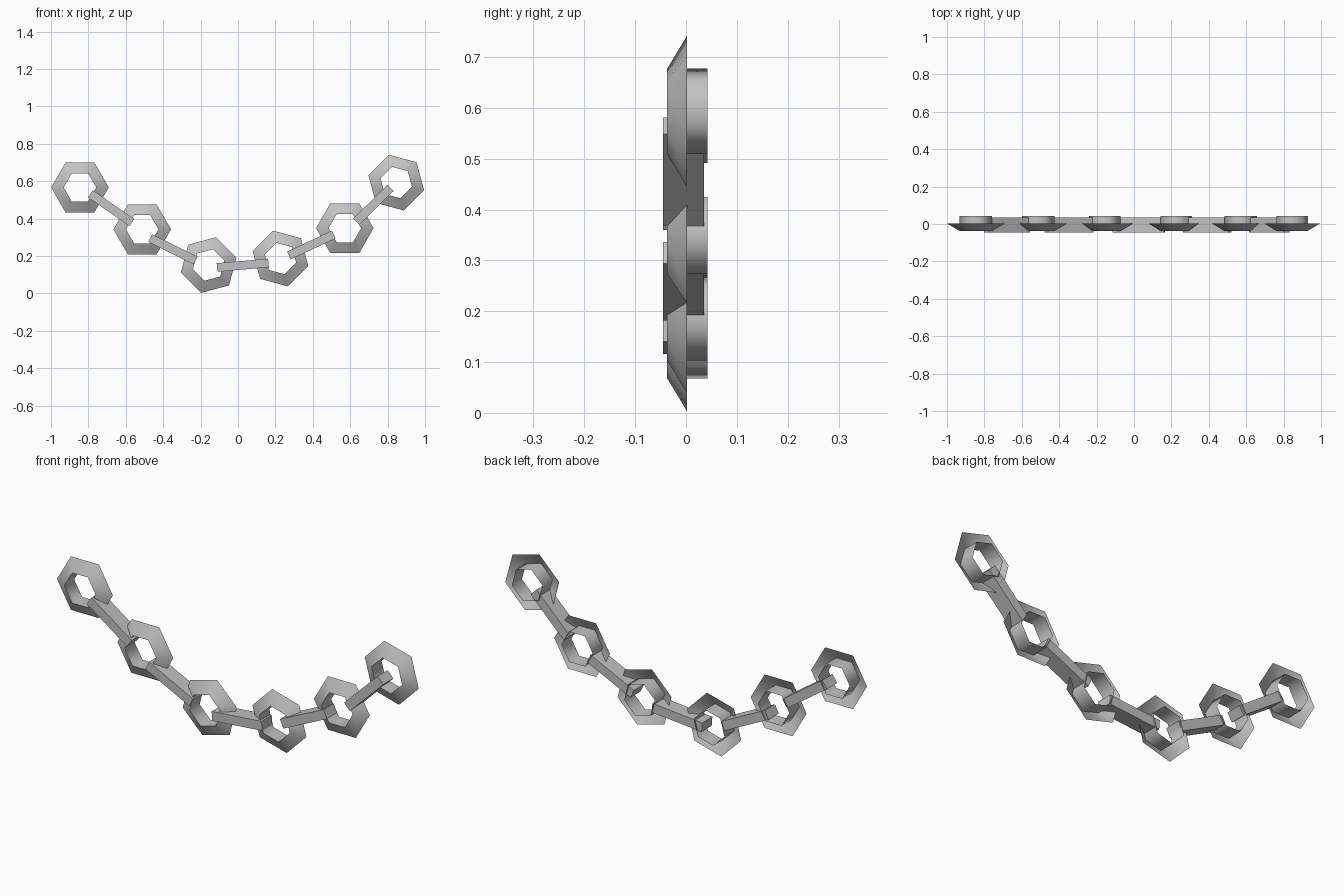
import bpy
import bmesh
from math import cos, sin, radians, atan2, hypot

cube = bpy.data.objects.get("Cube")
if cube:
    bpy.data.objects.remove(cube, do_unlink=True)

GREY = (0.54, 0.54, 0.54, 1.0)
metal = bpy.data.materials.new("grey_metal")
metal.use_nodes = True
metal.diffuse_color = GREY
metal.node_tree.nodes["Principled BSDF"].inputs["Base Color"].default_value = GREY


def add_object(name, bm):
    mesh = bpy.data.meshes.new(name)
    bm.to_mesh(mesh)
    bm.free()
    mesh.materials.append(metal)
    obj = bpy.data.objects.new(name, mesh)
    bpy.context.collection.objects.link(obj)
    return obj


def hex_ring(name, x, z, turn):
    """Six-sided sloping flange with an open tube running back from its inner rim."""
    profile = [(0.154, 0.002), (0.087, -0.037), (0.087, 0.042)]
    bm = bmesh.new()
    loops = []
    for r, y in profile:
        angles = [radians(turn + 60 * i) for i in range(6)]
        loops.append([bm.verts.new((r * cos(a), y, r * sin(a))) for a in angles])
    for a, b in zip(loops, loops[1:]):
        for i in range(6):
            j = (i + 1) % 6
            bm.faces.new((a[i], a[j], b[j], b[i]))
    # Make the flange face the front
    bm.normal_update()
    if bm.faces[:][0].normal.y > 0:
        bmesh.ops.reverse_faces(bm, faces=bm.faces[:])
    obj = add_object(name, bm)
    obj.location = (x, 0, z)
    bpy.ops.object.select_all(action="DESELECT")
    obj.select_set(True)
    bpy.context.view_layer.objects.active = obj
    bpy.ops.object.shade_smooth_by_angle(angle=radians(65))


def link_bar(name, start, end):
    """Flat-sided bar joining two neighbouring rings."""
    dx, dz = end[0] - start[0], end[1] - start[1]
    bm = bmesh.new()
    bmesh.ops.create_cube(bm, size=1)
    bmesh.ops.scale(bm, vec=(hypot(dx, dz), 0.08, 0.046), verts=bm.verts)
    obj = add_object(name, bm)
    obj.location = ((start[0] + end[0]) / 2, -0.005, (start[1] + end[1]) / 2)
    obj.rotation_euler.y = -atan2(dz, dx)


# Rings: x, z, turn in degrees
rings = [(-0.845, 0.567, 0), (-0.512, 0.343, 0), (-0.157, 0.152, 15),
         (0.227, 0.187, -15), (0.571, 0.349, 0), (0.846, 0.593, -15)]
for n, ring in enumerate(rings, 1):
    hex_ring(f"hex_ring_{n}", *ring)

# Bars: start and end in x, z
bars = [((-0.789, 0.533), (-0.568, 0.379)), ((-0.469, 0.296), (-0.227, 0.176)),
        ((-0.112, 0.139), (0.163, 0.163)), ((0.272, 0.203), (0.512, 0.315)),
        ((0.632, 0.384), (0.816, 0.565))]
for n, bar in enumerate(bars, 1):
    link_bar(f"link_bar_{n}", *bar)
